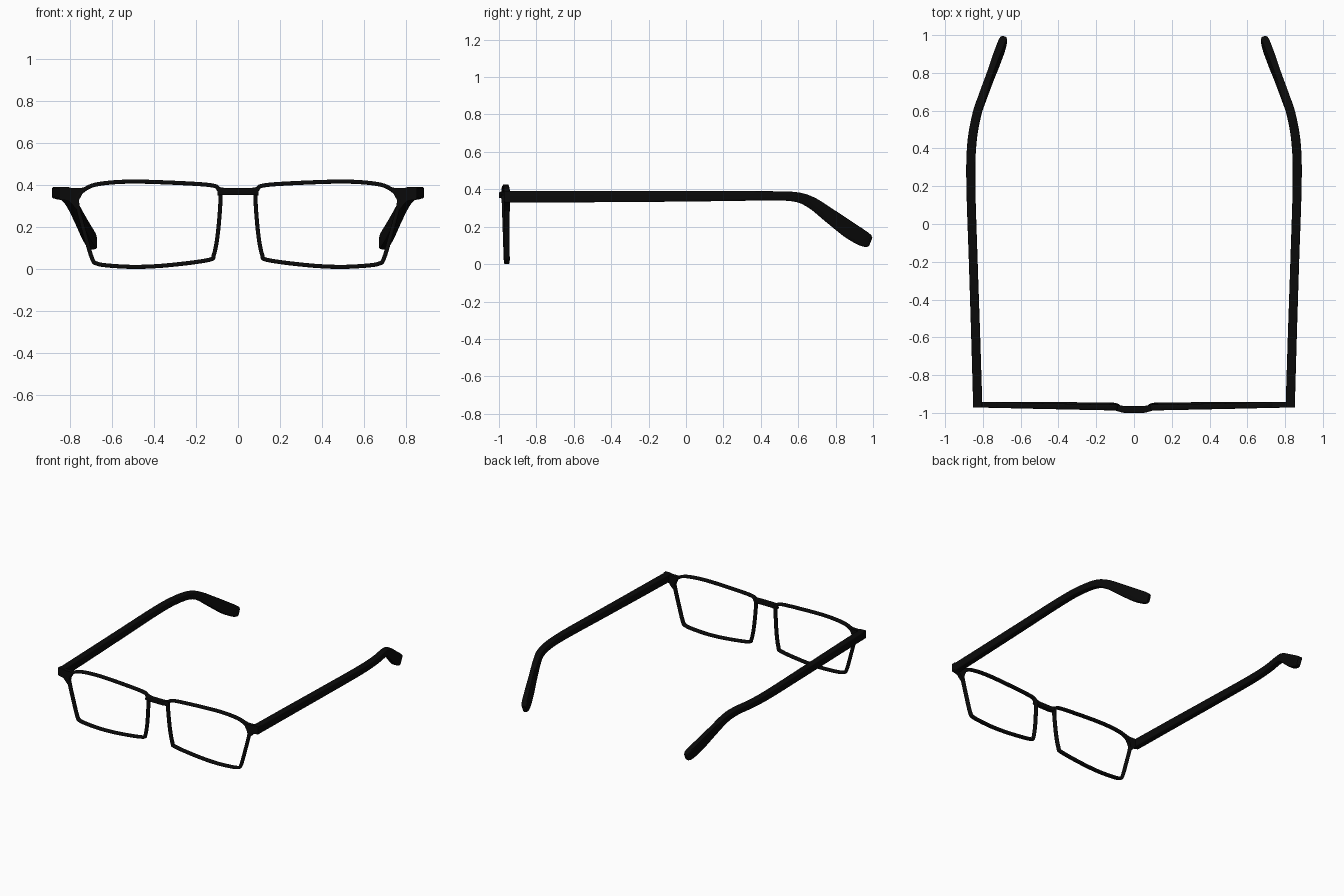
import bpy, bmesh, math
from mathutils import Vector

if "Cube" in bpy.data.objects:
    bpy.data.objects.remove(bpy.data.objects["Cube"])

black = bpy.data.materials.new("black")
black.diffuse_color = (0.003, 0.003, 0.003, 1)
black.use_nodes = True
black.node_tree.nodes["Principled BSDF"].inputs["Base Color"].default_value = black.diffuse_color


def finish(name, bm, mirror=True):
    bmesh.ops.recalc_face_normals(bm, faces=bm.faces)
    me = bpy.data.meshes.new(name)
    bm.to_mesh(me)
    bm.free()
    ob = bpy.data.objects.new(name, me)
    bpy.context.collection.objects.link(ob)
    me.materials.append(black)
    if mirror:
        ob.modifiers.new("Mirror", 'MIRROR')
    bpy.ops.object.select_all(action='DESELECT')
    bpy.context.view_layer.objects.active = ob
    ob.select_set(True)
    bpy.ops.object.shade_smooth_by_angle(angle=math.radians(40))
    return ob


def smooth_path(keys, closed, steps):
    """Catmull-Rom through keys; each key may hold any number of values."""
    n, out = len(keys), []
    for i in range(n if closed else n - 1):
        k = [keys[j % n] if closed else keys[max(0, min(n - 1, j))] for j in range(i - 1, i + 3)]
        for s in range(steps):
            t = s / steps
            out.append([0.5 * (2 * b + (c - a) * t + (2 * a - 5 * b + 4 * c - d) * t * t
                               + (3 * b - a - 3 * c + d) * t ** 3) for a, b, c, d in zip(*k)])
    if not closed:
        out.append(list(keys[-1]))
    return out


def sweep(name, keys, ref, closed=False, steps=5, sides=16, power=0.3, mirror=True):
    """Keys are x, y, z, size along ref, size across; rounded-box section."""
    pts = smooth_path(keys, closed, steps)
    n, bm, rings = len(pts), bmesh.new(), []
    for i, p in enumerate(pts):
        j, k = ((i - 1) % n, (i + 1) % n) if closed else (max(i - 1, 0), min(i + 1, n - 1))
        t = (Vector(pts[k][:3]) - Vector(pts[j][:3])).normalized()
        a = (ref - t * ref.dot(t)).normalized()
        b = t.cross(a)
        ring = []
        for s in range(sides):
            ang = 2 * math.pi * (s + 0.5) / sides
            c, d = math.cos(ang), math.sin(ang)
            u = math.copysign(abs(c) ** power, c) * p[3] / 2
            v = math.copysign(abs(d) ** power, d) * p[4] / 2
            ring.append(bm.verts.new(Vector(p[:3]) + a * u + b * v))
        rings.append(ring)
    for i in range(n if closed else n - 1):
        r, q = rings[i], rings[(i + 1) % n]
        for s in range(sides):
            bm.faces.new((r[s], r[(s + 1) % sides], q[(s + 1) % sides], q[s]))
    if not closed:
        bm.faces.new(rings[0])
        bm.faces.new(rings[-1])
    return finish(name, bm, mirror)


def front_y(x, z):
    return -0.957 - 0.022 * (1 - x / 0.8) * (0.1 + 1.7 * z)


# Lens rims
outline = [(0.092, 0.378), (0.125, 0.399), (0.30, 0.411), (0.515, 0.417), (0.66, 0.406),
           (0.725, 0.384), (0.764, 0.345), (0.765, 0.30), (0.73, 0.165), (0.697, 0.052),
           (0.672, 0.025), (0.59, 0.014), (0.47, 0.010), (0.32, 0.019), (0.14, 0.043),
           (0.115, 0.069), (0.098, 0.155), (0.087, 0.27), (0.084, 0.345)]
sweep("lens_rim", [(x, front_y(x, z), z, 0.031, 0.020) for x, z in outline],
      Vector((0, 1, 0)), closed=True, sides=12, power=0.6)

# Nose bridge
half = [(0.095, -0.973, 0.371, 0.030, 0.042), (0.075, -0.977, 0.370, 0.034, 0.036),
        (0.05, -0.982, 0.369, 0.036, 0.033)]
sweep("nose_bridge", [(-k[0], *k[1:]) for k in half] + [(0, -0.982, 0.369, 0.036, 0.033)] + half[::-1],
      Vector((0, 1, 0)), mirror=False)

# End pieces joining rims and temples
bm = bmesh.new()
plate = [(0.70, 0.400), (0.745, 0.387), (0.79, 0.386), (0.82, 0.391), (0.853, 0.391),
         (0.853, 0.335), (0.805, 0.323), (0.785, 0.30), (0.765, 0.28), (0.758, 0.33), (0.735, 0.372)]
face = bm.faces.new([bm.verts.new((x, -0.972, z)) for x, z in plate])
new = bmesh.ops.extrude_face_region(bm, geom=[face])["geom"]
bmesh.ops.translate(bm, vec=(0, 0.03, 0), verts=[v for v in new if isinstance(v, bmesh.types.BMVert)])
finish("end_piece", bm)

# Temples with drooping ear tips
sweep("temple", [
    (0.827, -0.968, 0.360, 0.049, 0.064), (0.838, -0.60, 0.361, 0.048, 0.062),
    (0.851, -0.20, 0.362, 0.047, 0.059), (0.864, 0.22, 0.364, 0.048, 0.054),
    (0.858, 0.43, 0.365, 0.049, 0.050), (0.832, 0.58, 0.360, 0.047, 0.052),
    (0.802, 0.67, 0.329, 0.042, 0.063), (0.765, 0.77, 0.258, 0.038, 0.078),
    (0.728, 0.87, 0.185, 0.042, 0.090), (0.704, 0.935, 0.144, 0.044, 0.086),
    (0.692, 0.970, 0.126, 0.039, 0.072), (0.687, 0.984, 0.120, 0.025, 0.050)],
    Vector((1, 0, 0)), steps=6)
